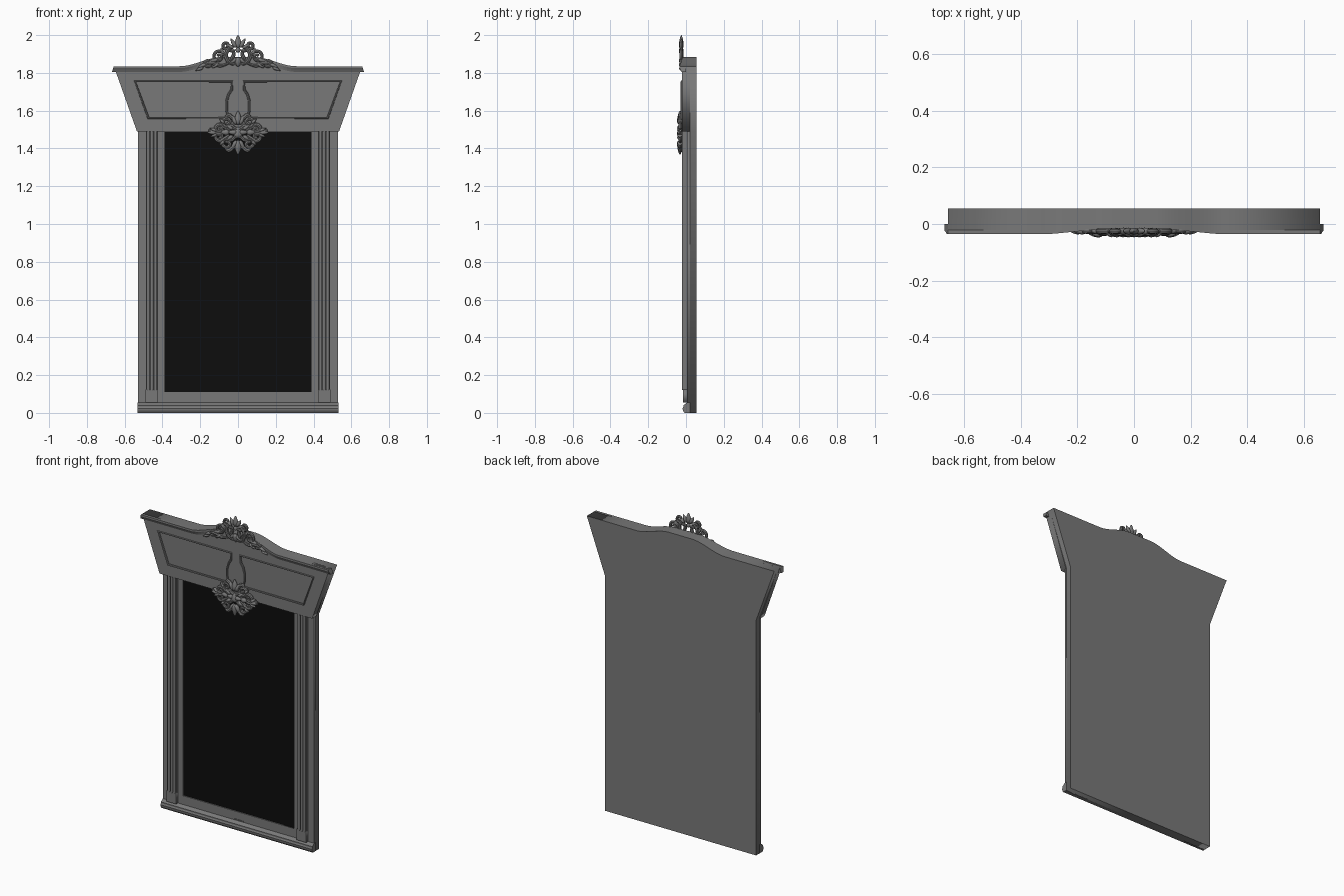
import bpy, bmesh, math
from mathutils import Matrix, Vector

cube = bpy.data.objects.get("Cube")
if cube:
    bpy.data.objects.remove(cube, do_unlink=True)


def material(name, rgb, rough):
    m = bpy.data.materials.new(name)
    m.use_nodes = True
    m.diffuse_color = (*rgb, 1)
    node = m.node_tree.nodes["Principled BSDF"]
    node.inputs["Base Color"].default_value = (*rgb, 1)
    node.inputs["Roughness"].default_value = rough
    return m


GREY = material("grey_paint", (0.19, 0.19, 0.19), 0.6)
BLACK = material("black_glass", (0.004, 0.004, 0.004), 0.4)


def add(name, mesh, mat, smooth=None):
    mesh.materials.clear()
    mesh.materials.append(mat)
    if smooth:
        mesh.shade_smooth()
        mesh.set_sharp_from_angle(angle=math.radians(smooth))
    ob = bpy.data.objects.new(name, mesh)
    bpy.context.scene.collection.objects.link(ob)
    return ob


def curve_to_mesh(name, cu, matrix):
    """Turn a curve into a clean mesh, stood up in the XZ plane."""
    tmp = bpy.data.objects.new(name + "_curve", cu)
    bpy.context.scene.collection.objects.link(tmp)
    deps = bpy.context.evaluated_depsgraph_get()
    mesh = bpy.data.meshes.new_from_object(tmp.evaluated_get(deps))
    bpy.data.objects.remove(tmp, do_unlink=True)
    mesh.transform(matrix)
    bm = bmesh.new()
    bm.from_mesh(mesh)
    bmesh.ops.remove_doubles(bm, verts=bm.verts, dist=1e-5)
    bmesh.ops.recalc_face_normals(bm, faces=bm.faces)
    bm.to_mesh(mesh)
    bm.free()
    return mesh


def upright(y):
    return Matrix.Translation((0, y, 0)) @ Matrix.Rotation(math.pi / 2, 4, 'X')


def plate(name, loops, y0, y1, mat=GREY):
    """Flat board from an outline and optional holes, in (x, z)."""
    cu = bpy.data.curves.new(name, 'CURVE')
    cu.dimensions = '2D'
    cu.fill_mode = 'BOTH'
    cu.extrude = (y1 - y0) / 2
    for loop in loops:
        sp = cu.splines.new('POLY')
        sp.points.add(len(loop) - 1)
        for p, (x, z) in zip(sp.points, loop):
            p.co = (x, z, 0, 1)
        sp.use_cyclic_u = True
    return add(name, curve_to_mesh(name, cu, upright((y0 + y1) / 2)), mat)


def tubes(name, paths, y, depth, closed=False, bezier=True):
    """Rounded strands along (x, z, radius) paths."""
    cu = bpy.data.curves.new(name, 'CURVE')
    cu.dimensions = '3D'
    cu.bevel_depth = depth
    cu.bevel_resolution = 2
    cu.resolution_u = 5
    cu.use_fill_caps = not closed
    for path in paths:
        sp = cu.splines.new('BEZIER' if bezier else 'POLY')
        pts = sp.bezier_points if bezier else sp.points
        pts.add(len(path) - 1)
        for p, (x, z, r) in zip(pts, path):
            p.co = (x, z, 0) if bezier else (x, z, 0, 1)
            p.radius = r
            if bezier:
                p.handle_left_type = p.handle_right_type = 'AUTO'
        sp.use_cyclic_u = closed
    return add(name, curve_to_mesh(name, cu, upright(y)), GREY, 40)


def loft(name, sections, smooth=None):
    """Skin a closed row of matching cross-sections."""
    bm = bmesh.new()
    rings = [[bm.verts.new(p) for p in s] for s in sections]
    n = len(rings[0])
    for a, b in zip(rings, rings[1:]):
        for i in range(n):
            j = (i + 1) % n
            bm.faces.new((a[i], a[j], b[j], b[i]))
    bm.faces.new(rings[0])
    bm.faces.new(rings[-1][::-1])
    bmesh.ops.recalc_face_normals(bm, faces=bm.faces)
    mesh = bpy.data.meshes.new(name)
    bm.to_mesh(mesh)
    bm.free()
    return add(name, mesh, GREY, smooth)


def flip(path):
    return [(-p[0], *p[1:]) for p in path]


def rect(x, z0, z1):
    return [(-x, z0), (x, z0), (x, z1), (-x, z1)]


# Shared outlines
def top_z(x):
    t = min(max((0.31 - abs(x)) / 0.23, 0), 1)
    return 1.835 + 0.05 * t * t * (3 - 2 * t)


W, SHOULDER, TIP = 0.53, 1.49, 0.657
crest_x = [TIP] + [0.32 - 0.02 * i for i in range(33)] + [-TIP]
top_edge = [(x, top_z(x)) for x in crest_x]
header = [(-W - 0.005, SHOULDER), (W + 0.005, SHOULDER)] + top_edge
body = [(-W, 0), (W, 0), (W, SHOULDER)] + top_edge + [(-W, SHOULDER)]

# Back board, frame and glass
plate("back_board", [body], 0.02, 0.055)
plate("mirror_frame", [rect(W, 0, 1.495), rect(0.39, 0.11, 1.488)], 0.005, 0.02)
plate("mirror_glass", [rect(0.392, 0.108, 1.49)], 0.012, 0.021, BLACK)

# Header with two sunken panels
panel = [(0.545, 1.755), (0.475, 1.562), (0.05, 1.562), (0.06, 1.60),
         (0.06, 1.65), (0.05, 1.685), (0.034, 1.71), (0.03, 1.755)]
plate("header_panel_back", [header], -0.012, 0.021)
plate("header_face", [header, panel, flip(panel)], -0.022, -0.012)
trim = [(x, z, 1) for x, z in panel]
tubes("panel_trim", [trim, flip(trim)], -0.021, 0.007, closed=True, bezier=False)

# Crown moulding that fades into the raised centre
sections = []
for x, z in top_edge:
    k = min(max((abs(x) - 0.16) / 0.13, 0), 1)
    slope = (TIP - W) / (1.835 - SHOULDER) if abs(x) == TIP else 0
    shape = [(0.0, 0.0), (-0.022 - 0.013 * k, 0.0), (-0.022 - 0.013 * k, -0.010),
             (-0.022 - 0.008 * k, -0.018), (-0.022 - 0.002 * k, -0.030), (0.0, -0.030)]
    sections.append([(x + math.copysign(slope * d, x) if slope else x, y, z + d)
                     for y, d in shape])
loft("crown_moulding", sections)

# Base moulding
base = [(0.02, 0), (-0.008, 0), (-0.016, 0.012), (-0.018, 0.024), (-0.014, 0.032),
        (-0.014, 0.040), (-0.006, 0.046), (0.006, 0.055), (0.02, 0.055)]
loft("base_moulding", [[(x, y, z) for y, z in base] for x in (-W - 0.001, W + 0.001)])
plate("base_slot", [rect(0.035, 0.057, 0.062)], 0.002, 0.006)

# Reeded pilasters on plinth blocks
for side, name in ((1, "left"), (-1, "right")):
    cx = 0.456 * side
    outline = [(cx - 0.032, 0.01), (cx - 0.032, -0.012)]
    for r in (-1, 0, 1):
        for i in range(7):
            a = math.pi * (1 - i / 6)
            outline.append((cx + 0.019 * r + 0.0085 * math.cos(a),
                            -0.012 - 0.0095 * math.sin(a)))
    outline += [(cx + 0.032, -0.012), (cx + 0.032, 0.01)]
    loft("pilaster_" + name, [[(x, y, z) for x, y in outline] for z in (0.12, 1.495)], 40)
    block = [(cx + s * 0.033, z) for s, z in ((-1, 0.055), (1, 0.055), (1, 0.125), (-1, 0.125))]
    plate("plinth_" + name, [block], -0.016, 0.01)


# Carved ornaments
def scroll(cx, cz, r, start, turns, lead=()):
    """Optional lead-in points, then a spiral narrowing to its eye."""
    n = max(4, int(abs(turns) * 8))
    pts = [(x, z, 0.9) for x, z in lead]
    for i in range(n + 1):
        t = i / n
        a = start + turns * math.tau * t
        q = r * (1 - 0.8 * t)
        pts.append((cx + q * math.cos(a), cz + q * math.sin(a), 1 - 0.25 * t))
    return pts


def strand(*pts):
    n = len(pts) - 1
    return [(x, z, 0.55 + 0.6 * math.sin(math.pi * i / n)) for i, (x, z) in enumerate(pts)]


def both(paths):
    return paths + [flip(p) for p in paths]


def leaves(name, specs, y, thick):
    """Pointed leaf lobes: x, z, length, width, lean from upright in degrees."""
    bm = bmesh.new()
    mirrored = [(-x, z, l, w, -a) for x, z, l, w, a in specs if x or a]
    for x, z, l, w, a in specs + mirrored:
        made = bmesh.ops.create_uvsphere(bm, u_segments=12, v_segments=8, radius=1)["verts"]
        place = Matrix.Translation((x, y, z)) @ Matrix.Rotation(math.radians(a), 4, 'Y')
        for v in made:
            c = v.co
            taper = 1 - 0.45 * c.z
            v.co = place @ Vector((c.x * w / 2 * taper, c.y * thick * taper, c.z * l / 2))
    mesh = bpy.data.meshes.new(name)
    bm.to_mesh(mesh)
    bm.free()
    return add(name, mesh, GREY, 60)


# Crest on top of the header
tubes("crest_scrolls", both([
    strand((0.0, 1.842), (0.04, 1.852), (0.062, 1.885), (0.055, 1.92), (0.03, 1.94), (0.0, 1.945)),
    scroll(0.062, 1.945, 0.021, -1.6, 1.1, [(0.015, 1.915), (0.04, 1.918)]),
    scroll(0.102, 1.885, 0.034, 3.0, -1.4, [(0.05, 1.85)]),
    strand((0.05, 1.85), (0.095, 1.838), (0.14, 1.852), (0.175, 1.845), (0.215, 1.815)),
    scroll(0.160, 1.853, 0.020, -2.6, 1.2),
    strand((0.03, 1.925), (0.022, 1.90), (0.03, 1.875), (0.02, 1.86)),
]), -0.025, 0.0095)
leaves("crest_leaves", [
    (0, 1.966, 0.068, 0.032, 0), (0.024, 1.958, 0.055, 0.022, 32),
    (0.045, 1.943, 0.05, 0.018, 60), (0, 1.925, 0.035, 0.024, 0),
    (0, 1.858, 0.05, 0.035, 180), (0.025, 1.862, 0.045, 0.02, 130),
    (0.13, 1.865, 0.05, 0.02, 105), (0.19, 1.838, 0.05, 0.018, 115),
    (0.205, 1.820, 0.045, 0.015, 110), (0.12, 1.838, 0.045, 0.017, 125),
    (0.085, 1.915, 0.035, 0.016, 20)], -0.025, 0.011)

# Rosette where the header meets the glass
upper = [
    scroll(0.058, 1.540, 0.030, -2.4, 1.3, [(0.0, 1.50), (0.02, 1.508)]),
    scroll(0.098, 1.502, 0.026, 2.6, -1.3, [(0.045, 1.495)]),
    strand((0.0, 1.55), (0.028, 1.56), (0.05, 1.575), (0.068, 1.56)),
    strand((0.06, 1.488), (0.10, 1.475), (0.135, 1.488), (0.158, 1.495)),
]
lower = [[(x, 2.965 - z, r) for x, z, r in p] for p in upper[:3]]
tubes("rosette_scrolls", both(upper + lower), -0.030, 0.011)
leaves("rosette_leaves", [
    (0, 1.562, 0.075, 0.034, 0), (0.022, 1.553, 0.06, 0.022, 28),
    (0, 1.405, 0.078, 0.036, 180), (0.022, 1.417, 0.06, 0.022, 150),
    (0, 1.485, 0.06, 0.045, 0), (0.03, 1.485, 0.05, 0.026, 90),
    (0.045, 1.513, 0.045, 0.02, 55), (0.045, 1.455, 0.045, 0.02, 125),
    (0.138, 1.484, 0.05, 0.022, 90), (0.132, 1.500, 0.04, 0.016, 65),
    (0.128, 1.468, 0.04, 0.016, 115), (0.085, 1.545, 0.035, 0.016, 45),
    (0.085, 1.428, 0.035, 0.016, 135), (0.07, 1.485, 0.05, 0.03, 90)], -0.032, 0.014)
